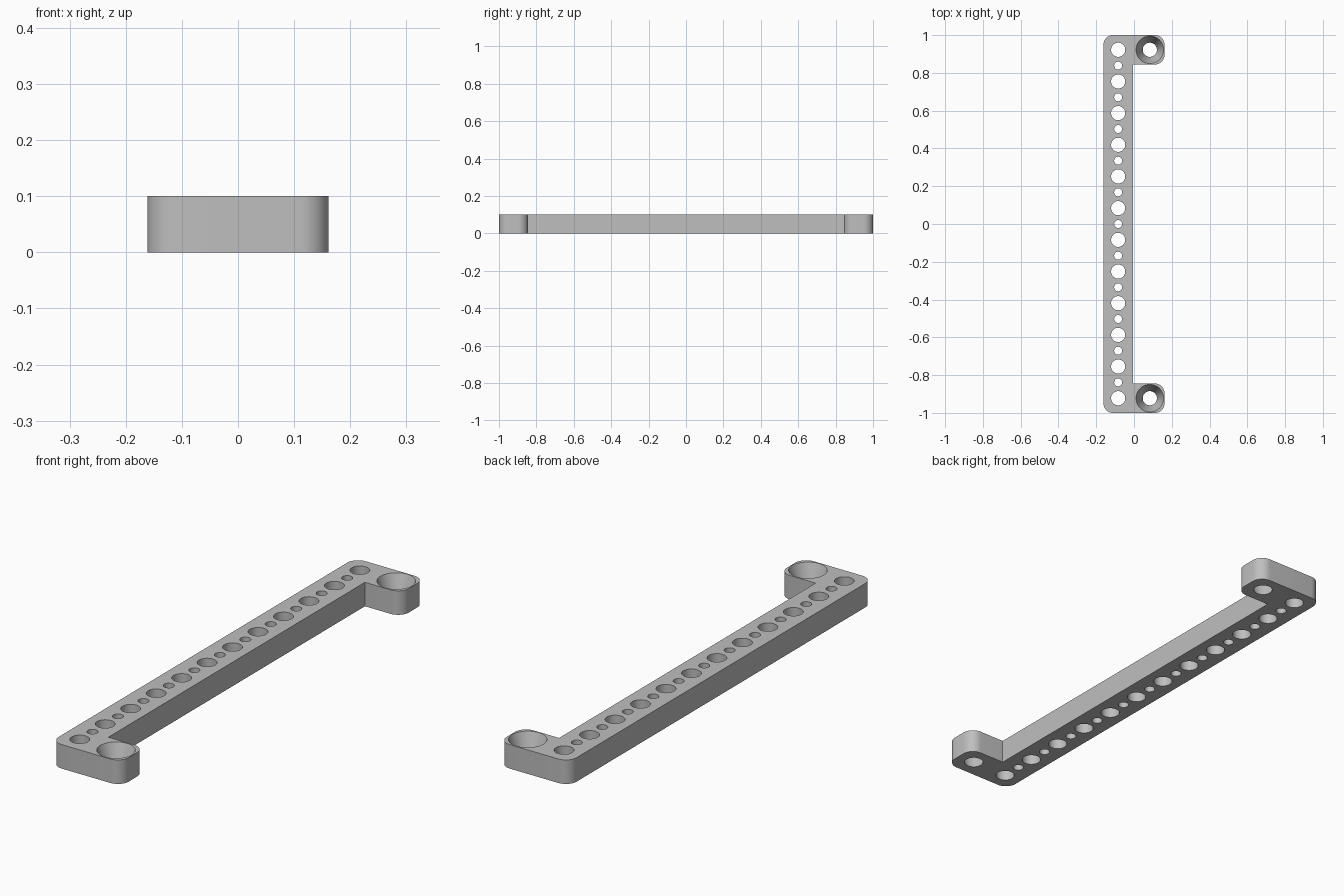
import bpy
import bmesh
import math
from mathutils import Matrix

cube = bpy.data.objects.get("Cube")
if cube:
    bpy.data.objects.remove(cube, do_unlink=True)

PITCH = 0.1677            # spacing between large holes
HALF = 0.0776             # half the width of the bar
HEIGHT = 0.1
COL = PITCH / 2           # x offset of both hole columns
END = 5.5 * PITCH         # y of the outermost holes
EDGE_X = COL + HALF
CORNER = 0.05

grey = bpy.data.materials.new("plain_grey")
grey.use_nodes = True
color = (0.52, 0.52, 0.52, 1)
grey.diffuse_color = color
grey.node_tree.nodes["Principled BSDF"].inputs["Base Color"].default_value = color


def make_object(name, bm):
    bmesh.ops.recalc_face_normals(bm, faces=bm.faces)
    mesh = bpy.data.meshes.new(name)
    bm.to_mesh(mesh)
    bm.free()
    mesh.materials.append(grey)
    obj = bpy.data.objects.new(name, mesh)
    bpy.context.collection.objects.link(obj)
    return obj


# Bar with an arm at each end: extruded outline with rounded outer corners
inner_x, inner_y = HALF - COL, END - HALF
outline = [(-EDGE_X, -1), (EDGE_X, -1), (EDGE_X, -inner_y), (inner_x, -inner_y),
           (inner_x, inner_y), (EDGE_X, inner_y), (EDGE_X, 1), (-EDGE_X, 1)]
bm = bmesh.new()
base = bm.faces.new([bm.verts.new((x, y, 0)) for x, y in outline])
top = bmesh.ops.extrude_face_region(bm, geom=[base])["geom"]
bmesh.ops.translate(bm, vec=(0, 0, HEIGHT),
                    verts=[v for v in top if isinstance(v, bmesh.types.BMVert)])
corners = [e for e in bm.edges
           if abs(e.verts[0].co.z - e.verts[1].co.z) > HEIGHT / 2
           and abs(e.verts[0].co.x) > EDGE_X - 0.01]
bmesh.ops.bevel(bm, geom=corners, offset=CORNER, segments=12, profile=0.5,
                affect='EDGES')
bracket = make_object("hole_bracket", bm)

# Cutters for the holes
cut = bmesh.new()


def add_hole(x, y, bottom_radius, top_radius):
    margin = 0.02
    slope = (top_radius - bottom_radius) / HEIGHT * margin
    bmesh.ops.create_cone(cut, cap_ends=True, segments=48,
                          radius1=bottom_radius - slope,
                          radius2=top_radius + slope,
                          depth=HEIGHT + 2 * margin,
                          matrix=Matrix.Translation((x, y, HEIGHT / 2)))


for i in range(12):
    add_hole(-COL, -END + i * PITCH, 0.0375, 0.0375)
for i in range(11):
    add_hole(-COL, (i - 5) * PITCH, 0.021, 0.021)
# Tapered screw holes in the arms
for side in (-1, 1):
    add_hole(COL, side * END, 0.0375, 0.073)
cutter = make_object("hole_cutter", cut)
cutter.hide_render = True

# Cut the holes and keep the result
mod = bracket.modifiers.new("holes", 'BOOLEAN')
mod.operation = 'DIFFERENCE'
mod.solver = 'EXACT'
mod.object = cutter
bpy.ops.object.select_all(action='DESELECT')
bracket.select_set(True)
bpy.context.view_layer.objects.active = bracket
bpy.ops.object.modifier_apply(modifier=mod.name)
bpy.data.objects.remove(cutter, do_unlink=True)
bpy.ops.object.shade_smooth_by_angle(angle=math.radians(30))
